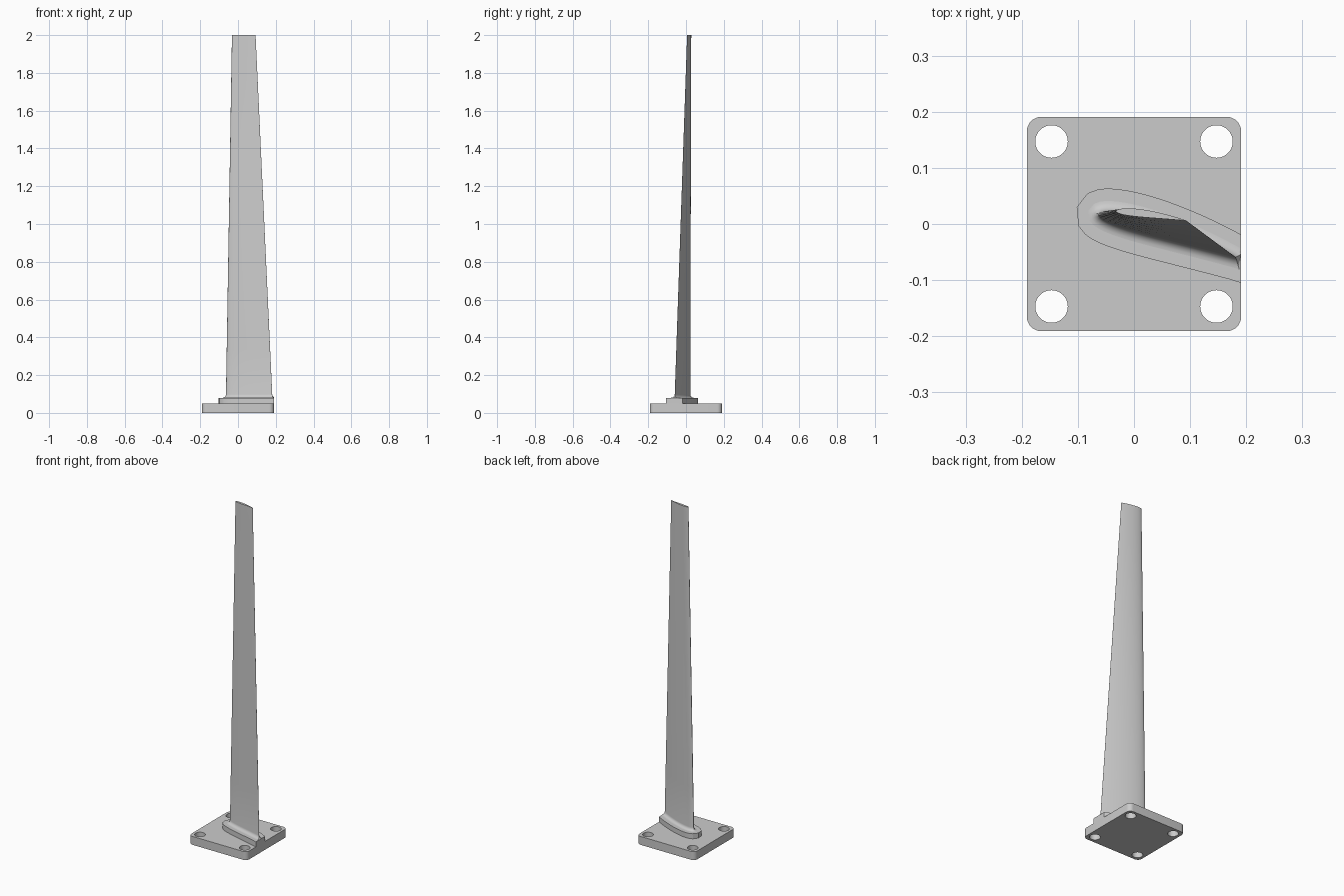
import bpy, bmesh, math
from mathutils import Vector

cube = bpy.data.objects.get("Cube")
if cube:
    bpy.data.objects.remove(cube, do_unlink=True)

HALF = 0.191       # half width of the base plate
PLATE_TOP = 0.05
BOSS_TOP = 0.08
TIP = 2.0
FILLET = 0.018

grey = bpy.data.materials.new("light grey metal")
grey.use_nodes = True
grey.diffuse_color = (0.6, 0.6, 0.6, 1)
grey.node_tree.nodes["Principled BSDF"].inputs["Base Color"].default_value = (0.6, 0.6, 0.6, 1)


def finish(name, bm):
    """Turn a bmesh into a smooth object that keeps its sharp edges."""
    bmesh.ops.remove_doubles(bm, verts=bm.verts, dist=1e-5)
    bmesh.ops.recalc_face_normals(bm, faces=bm.faces)
    mesh = bpy.data.meshes.new(name)
    bm.to_mesh(mesh)
    bm.free()
    mesh.materials.append(grey)
    obj = bpy.data.objects.new(name, mesh)
    bpy.context.collection.objects.link(obj)
    bpy.ops.object.select_all(action='DESELECT')
    obj.select_set(True)
    bpy.context.view_layer.objects.active = obj
    bpy.ops.object.shade_smooth_by_angle(angle=math.radians(30))
    return obj


def arc(cx, cy, r, start, sweep, steps):
    return [(cx + r * math.cos(start + sweep * i / steps),
             cy + r * math.sin(start + sweep * i / steps)) for i in range(steps + 1)]


def airfoil(lead, trail, thick=0.11, camber=0.02, n=22):
    """Outline from the trailing edge over the top to the nose and back below."""
    chord = trail - lead
    up = Vector((-chord.y, chord.x))

    def point(t, side):
        half = 5 * thick * (0.2969 * math.sqrt(t) - 0.126 * t - 0.3516 * t ** 2
                            + 0.2843 * t ** 3 - 0.1015 * t ** 4)
        return lead + chord * t + up * (side * half + 4 * camber * t * (1 - t))

    ts = [(1 - math.cos(math.pi * i / n)) / 2 for i in range(n + 1)]
    return [point(t, 1) for t in reversed(ts)] + [point(t, -1) for t in ts[1:]]


def grow(points, dist):
    """Offset an open outline outward."""
    out = []
    for i, p in enumerate(points):
        d = (points[min(i + 1, len(points) - 1)] - points[max(i - 1, 0)]).normalized()
        out.append(p + Vector((d.y, -d.x)) * dist)
    return out


def loft(name, rings):
    """Skin a stack of (outline, height) rings and close both ends."""
    bm = bmesh.new()
    rows = [[bm.verts.new((p.x, p.y, z)) for p in pts] for pts, z in rings]
    count = len(rows[0])
    for a, b in zip(rows, rows[1:]):
        for i in range(count):
            j = (i + 1) % count
            bm.faces.new((a[i], a[j], b[j], b[i]))
    bm.faces.new(rows[0][::-1])
    bm.faces.new(rows[-1])
    return finish(name, bm)


# Base plate: rounded square with four through holes
curve = bpy.data.curves.new("plate_outline", 'CURVE')
curve.dimensions = '2D'
curve.fill_mode = 'BOTH'
curve.extrude = PLATE_TOP / 2


def add_loop(points):
    spline = curve.splines.new('POLY')
    spline.points.add(len(points) - 1)
    for sp, (x, y) in zip(spline.points, points):
        sp.co = (x, y, 0, 1)
    spline.use_cyclic_u = True


corner = 0.026
outline = []
for k, (sx, sy) in enumerate([(1, 1), (-1, 1), (-1, -1), (1, -1)]):
    outline += arc(sx * (HALF - corner), sy * (HALF - corner), corner,
                   k * math.pi / 2, math.pi / 2, 8)
    add_loop(arc(sx * 0.147, sy * 0.147, 0.029, 0, 2 * math.pi, 40)[:-1])
add_loop(outline)
helper = bpy.data.objects.new("plate_outline", curve)
bpy.context.collection.objects.link(helper)
bpy.context.view_layer.update()
evaluated = helper.evaluated_get(bpy.context.evaluated_depsgraph_get())
bm = bmesh.new()
bm.from_mesh(evaluated.to_mesh())
evaluated.to_mesh_clear()
bpy.data.objects.remove(helper, do_unlink=True)
bmesh.ops.translate(bm, verts=bm.verts, vec=(0, 0, PLATE_TOP / 2))
finish("base_plate", bm)

# Blade sections at the root and the tip
root_lead, root_trail = Vector((-0.064, 0.018)), Vector((0.182, -0.06))
root = airfoil(root_lead, root_trail)
tip = airfoil(Vector((-0.032, 0.023)), Vector((0.093, 0.006)))
along = (root_trail - root_lead).normalized()

# Raised boss: widened root section cut flush with the plate side
boss = grow(root, 0.04)
for i in (0, -1):
    boss[i] = boss[i] + along * ((HALF - boss[i].x) / along.x)
for p in boss:
    p.x = min(p.x, HALF)
loft("root_boss", [(boss, PLATE_TOP), (boss, BOSS_TOP)])


# Tapered, twisted blade with a rounded fillet at its foot
def section(z):
    f = (z - BOSS_TOP) / (TIP - BOSS_TOP)
    return [a.lerp(b, f) for a, b in zip(root, tip)]


rings = []
for k in range(7):
    angle = math.pi / 2 * k / 6
    z = BOSS_TOP + FILLET * (1 - math.cos(angle))
    spread = FILLET * (1 - math.sin(angle))
    pts = grow(section(z), spread)
    for i in (0, -1):
        pts[i] = pts[i] + along * spread * 0.6
    for p in pts:
        p.x = min(p.x, HALF)
    rings.append((pts, z))
foot = BOSS_TOP + FILLET
for k in range(1, 9):
    z = foot + (TIP - foot) * k / 8
    rings.append((section(z), z))
loft("blade", rings)
